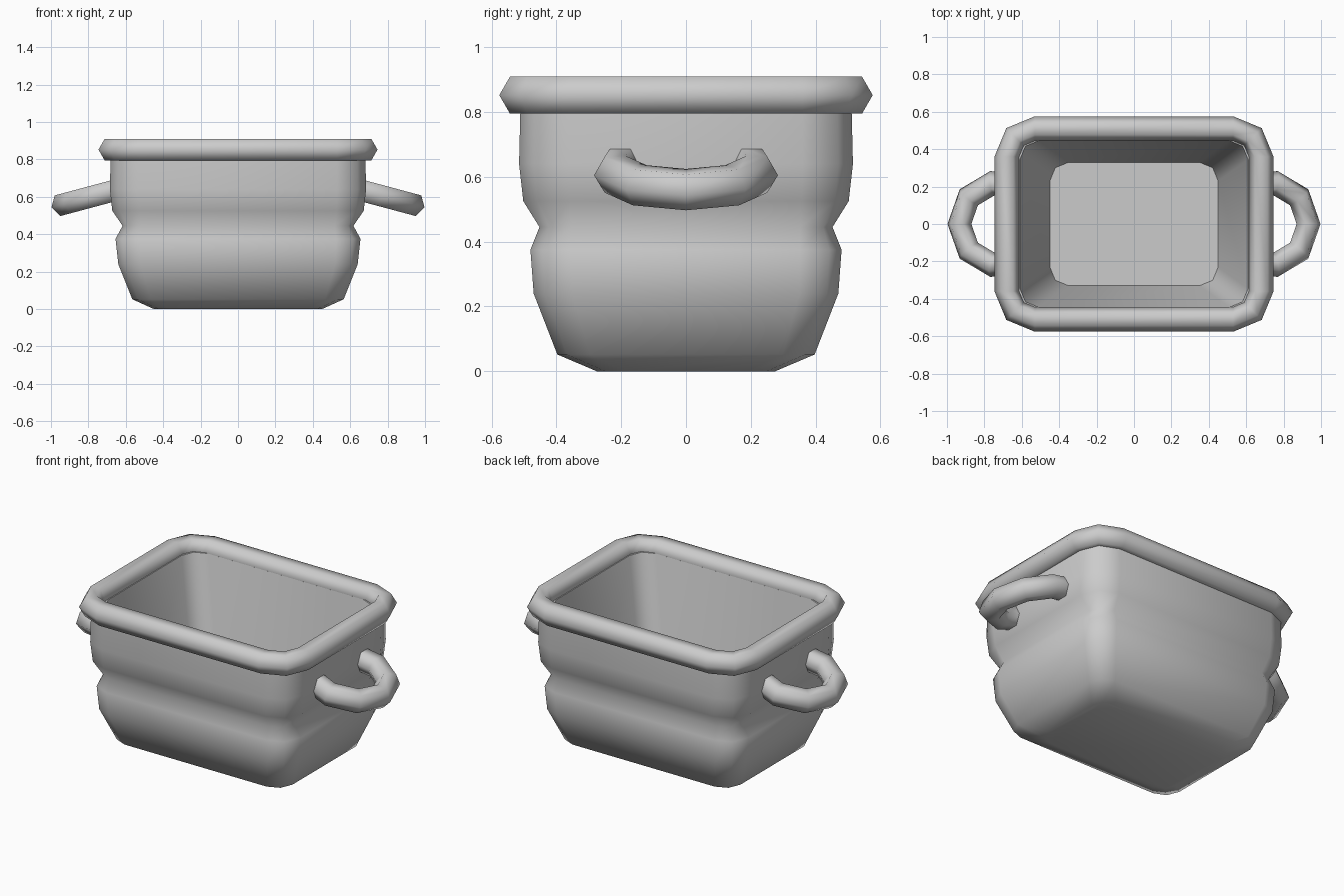
import bpy
import bmesh
from math import cos, sin, radians, pi
from mathutils import Vector, Matrix

if "Cube" in bpy.data.objects:
    bpy.data.objects.remove(bpy.data.objects["Cube"])


def rounded_ring(hx, hy, r, z):
    """Rounded rectangle with two segments per corner."""
    pts = []
    for i, (sx, sy) in enumerate([(1, 1), (-1, 1), (-1, -1), (1, -1)]):
        for k in range(3):
            a = i * pi / 2 + k * pi / 4
            pts.append(Vector((sx * (hx - r) + r * cos(a),
                               sy * (hy - r) + r * sin(a), z)))
    return pts


def loft(name, rings, close_rings=False, caps=False):
    """Bridge a list of closed rings into a smooth mesh object."""
    bm = bmesh.new()
    loops = [[bm.verts.new(p) for p in ring] for ring in rings]
    n = len(rings[0])
    pairs = list(zip(loops, loops[1:]))
    if close_rings:
        pairs.append((loops[-1], loops[0]))
    for a, b in pairs:
        for i in range(n):
            j = (i + 1) % n
            bm.faces.new((a[i], a[j], b[j], b[i]))
    if caps:
        bm.faces.new(loops[0])
        bm.faces.new(loops[-1])
    bmesh.ops.recalc_face_normals(bm, faces=bm.faces)
    mesh = bpy.data.meshes.new(name)
    bm.to_mesh(mesh)
    bm.free()
    mesh.polygons.foreach_set("use_smooth", [True] * len(mesh.polygons))
    obj = bpy.data.objects.new(name, mesh)
    bpy.context.collection.objects.link(obj)
    return obj


# Pot body: outside from the base up, then down the inside to the floor
profile = [
    (0.45, 0.275, 0.09, 0.0),
    (0.565, 0.397, 0.10, 0.052),
    (0.64, 0.47, 0.12, 0.24),
    (0.655, 0.48, 0.13, 0.375),
    (0.617, 0.452, 0.10, 0.445),
    (0.672, 0.502, 0.145, 0.525),
    (0.685, 0.515, 0.155, 0.64),
    (0.68, 0.51, 0.15, 0.85),
    (0.61, 0.445, 0.10, 0.85),
    (0.45, 0.33, 0.10, 0.07),
]
body = loft("pot_body", [rounded_ring(*p) for p in profile], caps=True)
bpy.ops.object.select_all(action='DESELECT')
body.select_set(True)
bpy.context.view_layer.objects.active = body
bpy.ops.object.shade_smooth_by_angle(angle=radians(60))

# Rolled rim: hexagonal tube around the opening
TUBE = 0.066
rim_rings = []
for k in range(6):
    off, dz = TUBE * cos(k * pi / 3), TUBE * sin(k * pi / 3)
    rim_rings.append(rounded_ring(0.68 + off, 0.51 + off, 0.15 + off, 0.852 + dz))
loft("rim", rim_rings, close_rings=True)


# Handles: tilted hexagonal tube arcs with 40 degree steps
def arc_section(angle):
    a = radians(angle)
    return [Vector(((0.222 + TUBE * cos(k * pi / 3)) * cos(a),
                    (0.222 + TUBE * cos(k * pi / 3)) * sin(a),
                    TUBE * sin(k * pi / 3))) for k in range(6)]


sections = [arc_section(a) for a in range(-120, 121, 40)]
# Stop the buried ends inside the wall
sections[0] = [p.lerp(q, 0.2) for p, q in zip(sections[0], sections[1])]
sections[-1] = [p.lerp(q, 0.2) for p, q in zip(sections[-1], sections[-2])]
place = Matrix.Translation((0.719, 0, 0.618)) @ Matrix.Rotation(radians(15), 4, 'Y')
for name, turn in (("handle_right", 0), ("handle_left", pi)):
    m = Matrix.Rotation(turn, 4, 'Z') @ place
    handle = loft(name, [[m @ p for p in s] for s in sections], caps=True)
    for f in handle.data.polygons:
        if len(f.vertices) == 6:
            f.use_smooth = False
